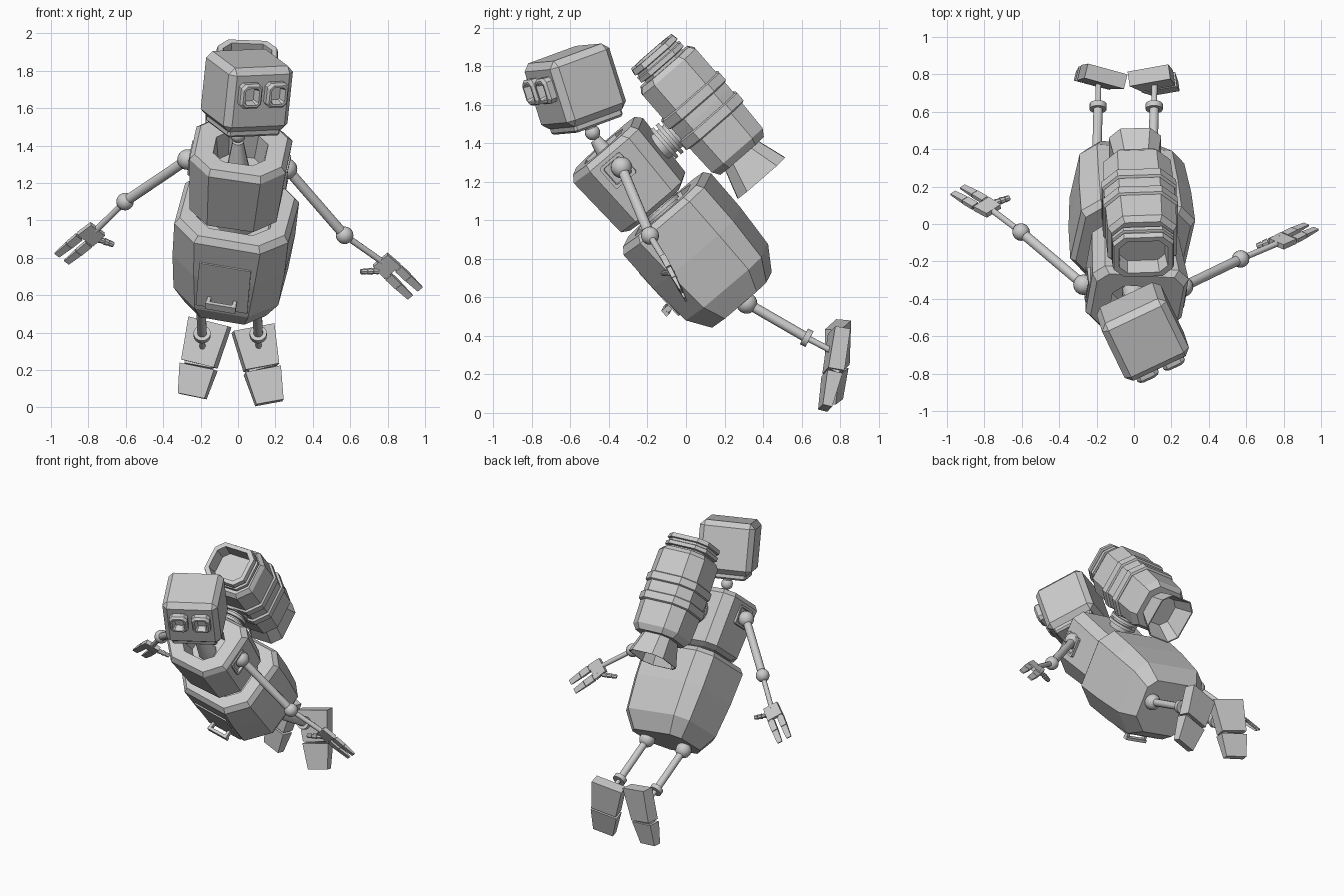
import bpy, bmesh, math
from mathutils import Vector as V, Matrix as M

if "Cube" in bpy.data.objects:
    bpy.data.objects.remove(bpy.data.objects["Cube"])

grey = bpy.data.materials.new("plain_grey")
grey.diffuse_color = (0.6, 0.6, 0.6, 1)
grey.use_nodes = True
grey.node_tree.nodes["Principled BSDF"].inputs["Base Color"].default_value = grey.diffuse_color


def finish(name, bm, mat=M(), smooth=False):
    bmesh.ops.recalc_face_normals(bm, faces=bm.faces[:])
    bm.transform(mat)
    me = bpy.data.meshes.new(name)
    bm.to_mesh(me)
    bm.free()
    me.materials.append(grey)
    if smooth:
        me.shade_smooth()
        me.set_sharp_from_angle(angle=math.radians(40))
    ob = bpy.data.objects.new(name, me)
    bpy.context.collection.objects.link(ob)
    return ob


def loft(name, rings, mat, caps=True):
    """Skin eight-sided rings: (half width, half depth, front cut, back cut, height)."""
    bm = bmesh.new()
    loops = []
    for w, d, f, b, z in rings:
        pts = [(-w + f, -d), (w - f, -d), (w, -d + f), (w, d - b),
               (w - b, d), (-w + b, d), (-w, d - b), (-w, -d + f)]
        loops.append([bm.verts.new((x, y, z)) for x, y in pts])
    for a, b in zip(loops, loops[1:]):
        for i in range(8):
            j = (i + 1) % 8
            bm.faces.new((a[i], a[j], b[j], b[i]))
    if caps:
        bm.faces.new(loops[0])
        bm.faces.new(loops[-1])
    return finish(name, bm, mat)


def rod(name, p0, p1, r0, r1=None, n=16):
    p0, p1 = V(p0), V(p1)
    d = p1 - p0
    bm = bmesh.new()
    bmesh.ops.create_cone(bm, cap_ends=True, segments=n, radius1=r0,
                          radius2=r0 if r1 is None else r1, depth=d.length)
    rot = d.to_track_quat('Z', 'Y').to_matrix().to_4x4()
    return finish(name, bm, M.Translation((p0 + p1) / 2) @ rot, True)


def ball(name, p, r):
    bm = bmesh.new()
    bmesh.ops.create_uvsphere(bm, u_segments=16, v_segments=10, radius=r)
    return finish(name, bm, M.Translation(p), True)


def slab(name, p0, p1, side, w0, w1, t0, t1=None):
    """Tapered block from p0 to p1, widths along side."""
    p0, p1, s = V(p0), V(p1), V(side)
    d = (p1 - p0).normalized()
    s = (s - d * s.dot(d)).normalized()
    n = d.cross(s)
    bm = bmesh.new()
    for p, w, t in ((p0, w0, t0), (p1, w1, t0 if t1 is None else t1)):
        for a in (-.5, .5):
            for b in (-.5, .5):
                bm.verts.new(p + s * a * w + n * b * t)
    bmesh.ops.convex_hull(bm, input=bm.verts[:])
    return finish(name, bm)


def box(name, size, mat, bevel=0):
    bm = bmesh.new()
    bmesh.ops.create_cube(bm, size=1, matrix=M.Diagonal((*size, 1)))
    if bevel:
        bmesh.ops.bevel(bm, geom=bm.edges[:], offset=bevel, segments=1, affect='EDGES')
    return finish(name, bm, mat)


def R(deg, axis):
    return M.Rotation(math.radians(deg), 4, axis)


# The whole trunk leans forward in one shared frame
LEAN = R(41, 'X')


def frame(x, b, u, roll=0, yaw=0):
    return LEAN @ M.Translation((x, b, u)) @ R(roll, 'Y') @ R(yaw, 'Z')


# Lower body with hollow rim
belly = frame(-.03, .6, .56, 4, -10)
loft("belly", [(.22, .19, .1, .06, -.31), (.285, .265, .14, .08, -.19),
               (.305, .28, .14, .09, .05), (.31, .28, .13, .09, .28),
               (.285, .255, .12, .08, .315), (.2, .18, .08, .08, .315),
               (.18, .16, .07, .07, .24)], belly)
box("belly_door", (.28, .008, .30), belly @ M.Translation((0, -.281, 0)) @ R(1.5, 'X'))
box("door_seam", (.28, .018, .008), belly @ M.Translation((0, -.28, .15)))
for sx in (-.07, .07):
    box("handle_post", (.02, .06, .03), belly @ M.Translation((sx, -.295, -.09)))
box("handle_bar", (.165, .02, .04), belly @ M.Translation((0, -.33, -.095)))
rod("waist", LEAN @ V((-.01, .585, .78)), LEAN @ V((0, .585, .95)), .11)
rod("waist_ring", LEAN @ V((-.01, .585, .87)), LEAN @ V((-.01, .585, .89)), .125)

# Chest with open collar and shoulder sockets
chest = frame(0, .585, 1.12, 4, -8)
loft("chest", [(.2, .17, .09, .05, -.21), (.235, .21, .11, .06, -.185),
               (.26, .225, .12, .06, .17), (.235, .2, .1, .06, .205),
               (.14, .125, .06, .06, .205), (.12, .105, .05, .05, .06)], chest)
for s in (-1, 1):
    loft("shoulder_socket", [(.07, .07, .008, .008, -.02), (.07, .07, .008, .008, .012),
                             (.055, .055, .008, .008, .012), (.05, .05, .008, .008, -.01)],
         chest @ M.Translation((s * .255, .01, .08)) @ R(90 * s, 'Y'))

# Neck
rod("neck", (0, -.36, 1.27), (0, -.47, 1.42), .065, .03, 10)
ball("neck_ball", (0, -.485, 1.455), .04)
rod("neck_top", (0, -.485, 1.455), (.01, -.51, 1.53), .03)

# Head, turned to one side
Z = V((.1, -.3, .95)).normalized()
X = V((.9, .42, .05))
X = (X - Z * X.dot(Z)).normalized()
Y = Z.cross(X)
head = M.Translation((.047, -.575, 1.695)) @ M((X, Y, Z)).transposed().to_4x4()
box("head", (.38, .36, .36), head, .035)
box("head_base", (.31, .29, .05), head @ M.Translation((0, 0, -.19)), .012)
for s in (-1, 1):
    loft("eye", [(.06, .066, .02, .02, 0), (.063, .069, .022, .022, .04),
                 (.052, .058, .02, .02, .055), (.04, .046, .012, .012, .055),
                 (.028, .034, .006, .006, .012)],
         head @ M.Translation((s * .077, -.175, .04)) @ R(90, 'X'))

# Backpack: canister, collar, bands and open nozzle
pack = frame(.03, 1.095, 1.13, 3)
loft("pack_body", [(.15, .15, .06, .06, -.31), (.18, .175, .075, .075, -.27),
                   (.19, .183, .08, .08, 0), (.185, .183, .08, .08, .27),
                   (.165, .16, .07, .07, .3)], pack)
loft("pack_collar", [(.14, .125, .05, .05, .28), (.14, .125, .05, .05, .315),
                     (.165, .145, .06, .06, .32), (.165, .145, .06, .06, .345),
                     (.152, .132, .055, .055, .35), (.152, .132, .055, .055, .365),
                     (.165, .145, .06, .06, .37), (.158, .138, .055, .055, .4),
                     (.13, .11, .045, .045, .4), (.12, .1, .04, .04, .31)], pack)
for u in (.07, -.07):
    loft("pack_band", [(.19, .183, .08, .08, u - .032), (.2, .195, .084, .084, u - .025),
                       (.2, .195, .084, .084, u + .025), (.19, .183, .08, .08, u + .032)], pack)
loft("nozzle", [(.11, .11, .05, .05, -.3), (.14, .162, .06, .06, -.465),
                (.132, .154, .056, .056, -.465), (.1, .1, .045, .045, -.32)], pack)
rod("pack_mount", LEAN @ V((.01, .75, 1.13)), LEAN @ V((.02, .95, 1.13)), .075)
for b in (.835, .87, .905):
    rod("mount_rib", LEAN @ V((.01, b - .01, 1.13)), LEAN @ V((.01, b + .01, 1.13)), .1)

# Arms and hands: shoulder, elbow, palm centre, finger direction, thumb side, thumb tip
arms = {
    "right": ((.262, -.335, 1.275), (.57, -.187, .92), (.795, -.09, .757),
              (.15, .075, -.144), (-.085, .03, -.057), (.655, -.12, .725)),
    "left": ((-.27, -.325, 1.325), (-.604, -.043, 1.1), (-.785, .09, .925),
             (-.17, .1, -.14), (.11, .05, -.055), (-.665, .14, .87)),
}
for k, (sh, el, palm, f, s, thumb) in arms.items():
    palm, thumb = V(palm), V(thumb)
    f = V(f).normalized()
    s = V(s)
    s = (s - f * s.dot(f)).normalized()
    ball(k + "_shoulder", sh, .055)
    rod(k + "_upper_arm", sh, el, .028, n=10)
    ball(k + "_elbow", el, .047)
    rod(k + "_forearm", el, palm - f * .03, .017, n=10)
    slab(k + "_palm", palm - f * .05, palm + f * .045, s, .105, .115, .03)
    for o in (-.036, .036):
        q = palm + s * o
        slab(k + "_knuckle", q + f * .04, q + f * .06, s, .03, .03, .016)
        slab(k + "_finger", q + f * .055, q + f * .13, s, .046, .044, .024)
        slab(k + "_fingertip", q + f * .133, q + f * .225, s, .043, .036, .022, .01)
    root = palm + s * .045
    t = thumb - root
    rod(k + "_thumb_core", root - t * .2, thumb, .01, n=8)
    for a, r in ((.12, .018), (.42, .019), (.72, .017)):
        rod(k + "_thumb_segment", root + t * a, root + t * (a + .26), r, r * .85, 8)

# Legs and two-piece hanging feet: hip, ankle, shin end, foot points, foot side
legs = {
    "right": ((.1, .315, .57), (.108, .627, .39), (.11, .76, .32),
              ((.08, .795, .423), (.125, .765, .212), (.13, .758, .198), (.168, .722, .025)),
              (.2, .04, .06)),
    "left": ((-.2, .315, .57), (-.192, .627, .39), (-.19, .76, .32),
             ((-.15, .79, .457), (-.207, .785, .232), (-.211, .78, .217), (-.245, .772, .06)),
             (.22, -.06, -.055)),
}
for k, (hip, ankle, end, (a, b, c, d), side) in legs.items():
    ball(k + "_hip", hip, .055)
    rod(k + "_leg", hip, ankle, .026, n=10)
    rod(k + "_shin", ankle, end, .016, n=10)
    v = (V(end) - V(ankle)).normalized() * .016
    rod(k + "_ankle_ring", V(ankle) - v, V(ankle) + v, .046)
    slab(k + "_foot", a, b, side, .225, .185, .08, .085)
    slab(k + "_foot_joint", b, c, side, .15, .15, .05)
    slab(k + "_toe", c, d, side, .195, .15, .08, .05)
